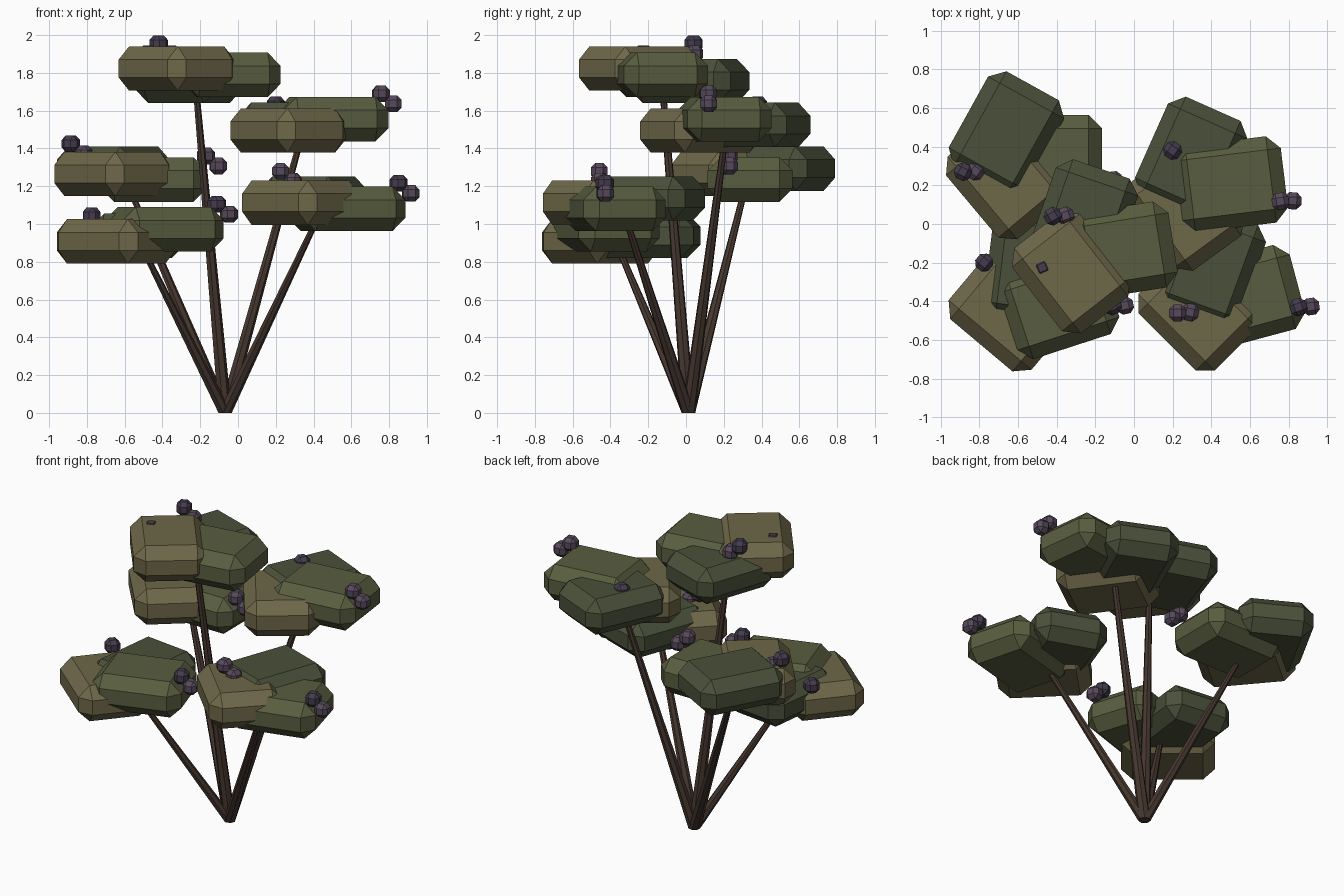
import bpy, bmesh, math
from mathutils import Matrix, Vector

if "Cube" in bpy.data.objects:
    bpy.data.objects.remove(bpy.data.objects["Cube"])


def material(name, rgb):
    m = bpy.data.materials.new(name)
    m.diffuse_color = (*rgb, 1)
    m.use_nodes = True
    m.node_tree.nodes["Principled BSDF"].inputs["Base Color"].default_value = m.diffuse_color
    return m


OCHRE = material("ochre_leaf", (0.155, 0.138, 0.066))
LIGHT = material("light_green_leaf", (0.098, 0.110, 0.050))
DARK = material("dark_green_leaf", (0.068, 0.082, 0.042))
BARK = material("bark", (0.060, 0.038, 0.028))
PLUM = material("plum_berry", (0.095, 0.068, 0.105))
DUSK = material("dark_berry", (0.060, 0.045, 0.075))


def finish(bm, name, mat):
    bmesh.ops.recalc_face_normals(bm, faces=bm.faces)
    me = bpy.data.meshes.new(name)
    bm.to_mesh(me)
    bm.free()
    me.materials.append(mat)
    ob = bpy.data.objects.new(name, me)
    bpy.context.collection.objects.link(ob)
    return ob


def chamfered_box(name, loc, size, angle, cut, mat):
    bm = bmesh.new()
    bmesh.ops.create_cube(bm, size=1, matrix=Matrix.Diagonal((*size, 1)))
    bmesh.ops.bevel(bm, geom=bm.edges[:], offset=cut, segments=1,
                    profile=0.5, affect='EDGES')
    ob = finish(bm, name, mat)
    ob.location = loc
    ob.rotation_euler.z = math.radians(angle)


def stem(name, base, tip, r0, r1, sides=7):
    # Tapered stem with level ends
    bm = bmesh.new()
    rings = []
    for c, r in ((Vector(base), r0), (Vector(tip), r1)):
        rings.append([bm.verts.new(c + Vector((r * math.cos(t), r * math.sin(t), 0)))
                      for t in (2 * math.pi * i / sides for i in range(sides))])
    for i in range(sides):
        j = (i + 1) % sides
        bm.faces.new((rings[0][i], rings[0][j], rings[1][j], rings[1][i]))
    bm.faces.new(rings[0])
    bm.faces.new(rings[1])
    finish(bm, name, BARK)


# Stems fan out from one foot, one for each leaf cluster
BASE = (-0.07, 0.013, 0)
TIPS = {
    "top": (-0.225, -0.125, 1.74),
    "upper_right": (0.34, 0.21, 1.48),
    "upper_left": (-0.58, 0.315, 1.20),
    "lower_left": (-0.515, -0.365, 0.89),
    "lower_right": (0.43, -0.325, 1.05),
}
for part, tip in TIPS.items():
    stem(part + "_stem", BASE, tip, 0.037, 0.017)

# Leaf pads: ochre, light green and dark green per cluster (x, y, z, angle of long side)
PADS = {
    "top": ((-0.325, -0.25, 1.823, -52), (-0.05, -0.135, 1.79, 9), (-0.26, 0.02, 1.757, 71)),
    "upper_right": ((0.265, 0.075, 1.495, -54), (0.50, 0.205, 1.555, 7), (0.296, 0.34, 1.525, 66)),
    "upper_left": ((-0.665, 0.235, 1.265, -50), (-0.445, 0.34, 1.235, 0), (-0.66, 0.47, 1.293, 61)),
    "lower_left": ((-0.645, -0.455, 0.908, -40), (-0.39, -0.42, 0.972, 18), (-0.53, -0.22, 0.937, 83)),
    "lower_right": ((0.33, -0.45, 1.113, -45), (0.575, -0.38, 1.08, 15), (0.40, -0.215, 1.135, 70)),
}
for part, pads in PADS.items():
    for (x, y, z, a), mat in zip(pads, (OCHRE, LIGHT, DARK)):
        length = 0.51 if (part, mat) == ("top", LIGHT) else 0.56
        chamfered_box(f"{part}_{mat.name}", (x, y, z), (length, 0.45, 0.235), a, 0.07, mat)

# Berries: pairs on the pad rims, singles on the pad tops
PAIRS = ((-0.42, 0.04, 1.955, 30), (0.757, 0.117, 1.69, 10), (-0.885, 0.27, 1.425, -25),
         (-0.17, 0.225, 1.36, 20), (-0.112, -0.425, 1.105, 25),
         (0.225, -0.46, 1.28, 0), (0.85, -0.43, 1.215, 20))
SINGLES = ((-0.475, -0.225, 1.902, 25), (0.20, 0.38, 1.63, -35), (-0.775, -0.20, 1.043, -40))
BERRY = (0.088, 0.088, 0.088)
for i, (x, y, z, a) in enumerate(PAIRS):
    chamfered_box(f"high_berry_{i}", (x, y, z), BERRY, a, 0.024, PLUM if i % 2 else DUSK)
    chamfered_box(f"low_berry_{i}", (x + 0.065, y + 0.003, z - 0.053), BERRY, a - 12, 0.024, PLUM)
for i, (x, y, z, a) in enumerate(SINGLES):
    chamfered_box(f"single_berry_{i}", (x, y, z), BERRY, a, 0.024, DUSK)
